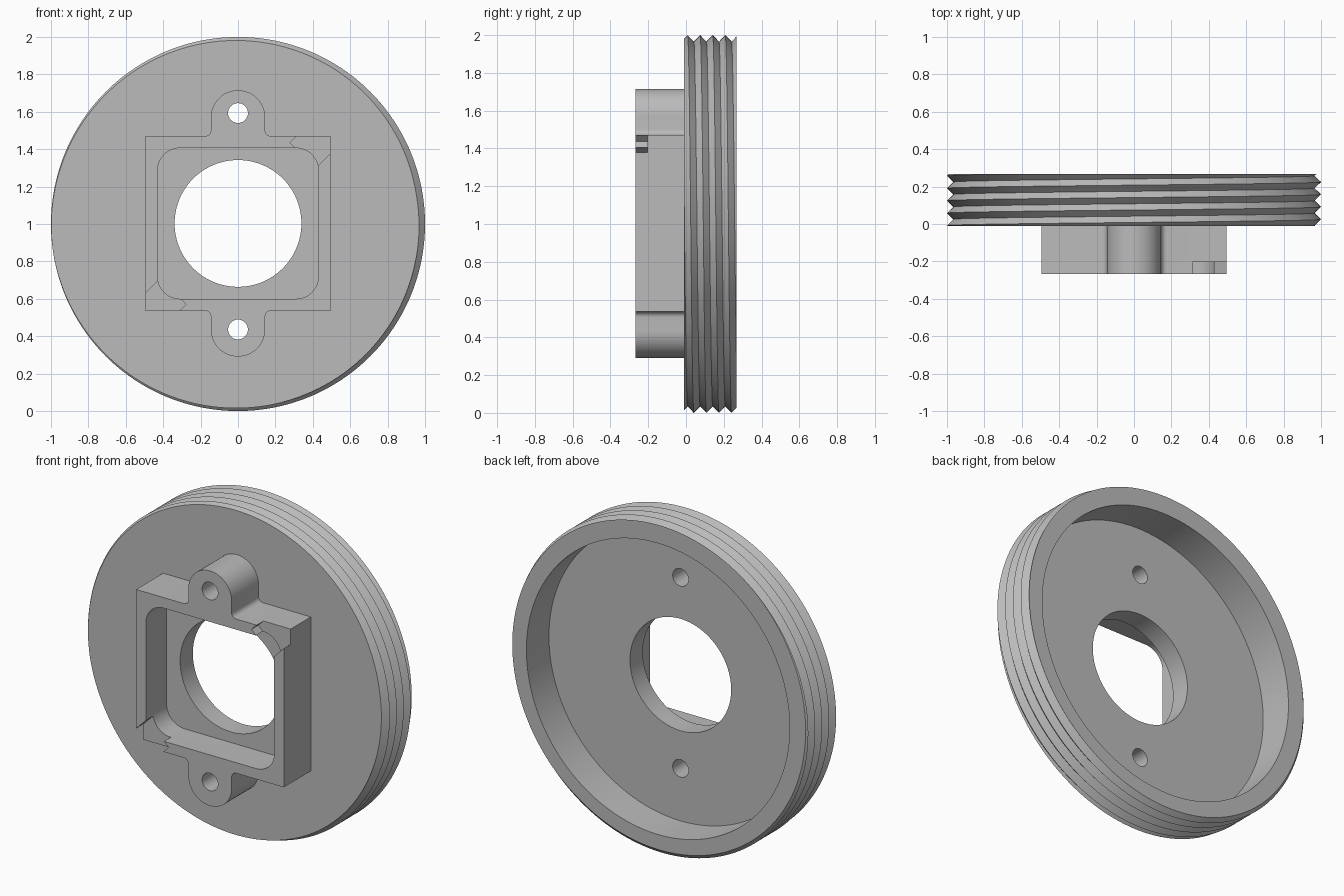
import bpy, bmesh
from math import sin, cos, pi, radians, floor
from mathutils import Matrix, Vector

cube = bpy.data.objects.get("Cube")
if cube:
    bpy.data.objects.remove(cube, do_unlink=True)

CZ = 1.0                                # height of the disc axis
MID = 1.003                             # height of the frame centre
FRONT, FACE, BACK = -0.268, -0.01, 0.268
POCKET, RECESS = -0.07, 0.052           # floors of the frame pocket and rear recess
PITCH, DEPTH, SEG = 0.0665, 0.034, 192

grey = bpy.data.materials.new("plain_grey")
grey.use_nodes = True
colour = (0.5, 0.5, 0.5, 1)
grey.diffuse_color = colour
grey.node_tree.nodes["Principled BSDF"].inputs["Base Color"].default_value = colour


def make_object(name, bm):
    bmesh.ops.recalc_face_normals(bm, faces=bm.faces[:])
    mesh = bpy.data.meshes.new(name)
    bm.to_mesh(mesh)
    bm.free()
    mesh.materials.append(grey)
    obj = bpy.data.objects.new(name, mesh)
    bpy.context.collection.objects.link(obj)
    return obj


def arc(x, z, r, start, end, steps):
    angles = [radians(start + (end - start) * i / steps) for i in range(steps + 1)]
    return [(x + r * cos(a), z + r * sin(a)) for a in angles]


def prism(name, outline, y0, y1):
    """Extrude an (x, z) outline from y0 to y1."""
    bm = bmesh.new()
    face = bm.faces.new([bm.verts.new((x, y0, z)) for x, z in outline])
    ext = bmesh.ops.extrude_face_region(bm, geom=[face])
    moved = [g for g in ext["geom"] if isinstance(g, bmesh.types.BMVert)]
    bmesh.ops.translate(bm, verts=moved, vec=(0, y1 - y0, 0))
    return make_object(name, bm)


def cylinder(name, z, r, y0, y1, steps=96):
    return prism(name, arc(0, z, r, 0, 360, steps)[:-1], y0, y1)


def cut(target, cutters):
    """Subtract every cutter, then remove the helpers."""
    for c in cutters:
        c.hide_render = True
        mod = target.modifiers.new("cut", "BOOLEAN")
        mod.operation, mod.solver, mod.object = "DIFFERENCE", "EXACT", c
    bpy.context.view_layer.update()
    graph = bpy.context.evaluated_depsgraph_get()
    mesh = bpy.data.meshes.new_from_object(target.evaluated_get(graph))
    target.modifiers.clear()
    target.data = mesh
    mesh.name = target.name
    for c in cutters:
        bpy.data.objects.remove(c, do_unlink=True)


def smooth(obj):
    bpy.ops.object.select_all(action="DESELECT")
    obj.select_set(True)
    bpy.context.view_layer.objects.active = obj
    bpy.ops.object.shade_smooth_by_angle(angle=radians(30))


# Threaded disc: helical rows of crests and roots, clipped by both end planes
def thread_point(turn, row):
    crest = 0.025 - PITCH * turn
    y = min(max(crest + PITCH * row / 2, FACE), BACK)
    t = (y - crest) / PITCH
    r = 1 - DEPTH * 2 * abs(t - floor(t + 0.5))
    a = 2 * pi * turn
    return (r * cos(a), y, CZ + r * sin(a))


bm = bmesh.new()
rows = range(-4, 14)
grid = [[bm.verts.new(thread_point(i / SEG, k)) for k in rows] for i in range(SEG + 1)]
for a, b in zip(grid, grid[1:]):
    for k in range(len(rows) - 1):
        bm.faces.new((a[k], b[k], b[k + 1], a[k + 1]))
bmesh.ops.remove_doubles(bm, verts=bm.verts[:], dist=1e-5)
bmesh.ops.dissolve_degenerate(bm, edges=bm.edges[:], dist=1e-5)
loose = [e for e in bm.edges if not e.link_faces]
bmesh.ops.delete(bm, geom=loose, context="EDGES")
bmesh.ops.holes_fill(bm, edges=[e for e in bm.edges if e.is_boundary], sides=0)
disc = make_object("threaded_disc", bm)

# Mounting frame: block with a filleted lug above and below
half = ([(0.495, 0.467)] + arc(0.175, 0.497, 0.03, 270, 180, 6)
        + arc(0, 0.567, 0.145, 0, 180, 32)
        + arc(-0.175, 0.497, 0.03, 0, -90, 6) + [(-0.495, 0.467)])
outline = [(s * x, MID + s * z) for s in (1, -1) for x, z in half]
frame = prism("mounting_frame", outline, FRONT, FACE)

# Rounded pocket
pocket = []
for sx, sz, start in ((1, 1, 0), (-1, 1, 90), (-1, -1, 180), (1, -1, 270)):
    pocket += arc(sx * 0.31, MID + sz * 0.283, 0.12, start, start + 90, 12)
frame_cutters = [prism("pocket_cutter", pocket, FRONT - 0.1, POCKET)]

# Diagonal slots across two opposite corners
for s in (1, -1):
    centre = Vector((s * 0.46, 0, MID + s * 0.477))
    bm = bmesh.new()
    bmesh.ops.create_cube(bm, size=1, matrix=(
        Matrix.Translation(centre + Vector((0, FRONT, 0)))
        @ Matrix.Rotation(radians(-45), 4, "Y")
        @ Matrix.Diagonal((0.32, 0.13, 0.194, 1))))
    frame_cutters.append(make_object("slot_cutter", bm))


# Centre bore and screw holes pass through both parts
def bores():
    return [cylinder("bore_cutter", MID, 0.339, -0.5, 0.5),
            cylinder("screw_cutter", MID + 0.59, 0.053, -0.5, 0.5, 40),
            cylinder("screw_cutter", MID - 0.567, 0.053, -0.5, 0.5, 40)]


cut(frame, frame_cutters + bores())
# The pocket stops short of the disc, so only the rear recess is cut here
cut(disc, [cylinder("recess_cutter", CZ, 0.882, RECESS, 0.5, SEG)] + bores())

for part in (disc, frame):
    smooth(part)
